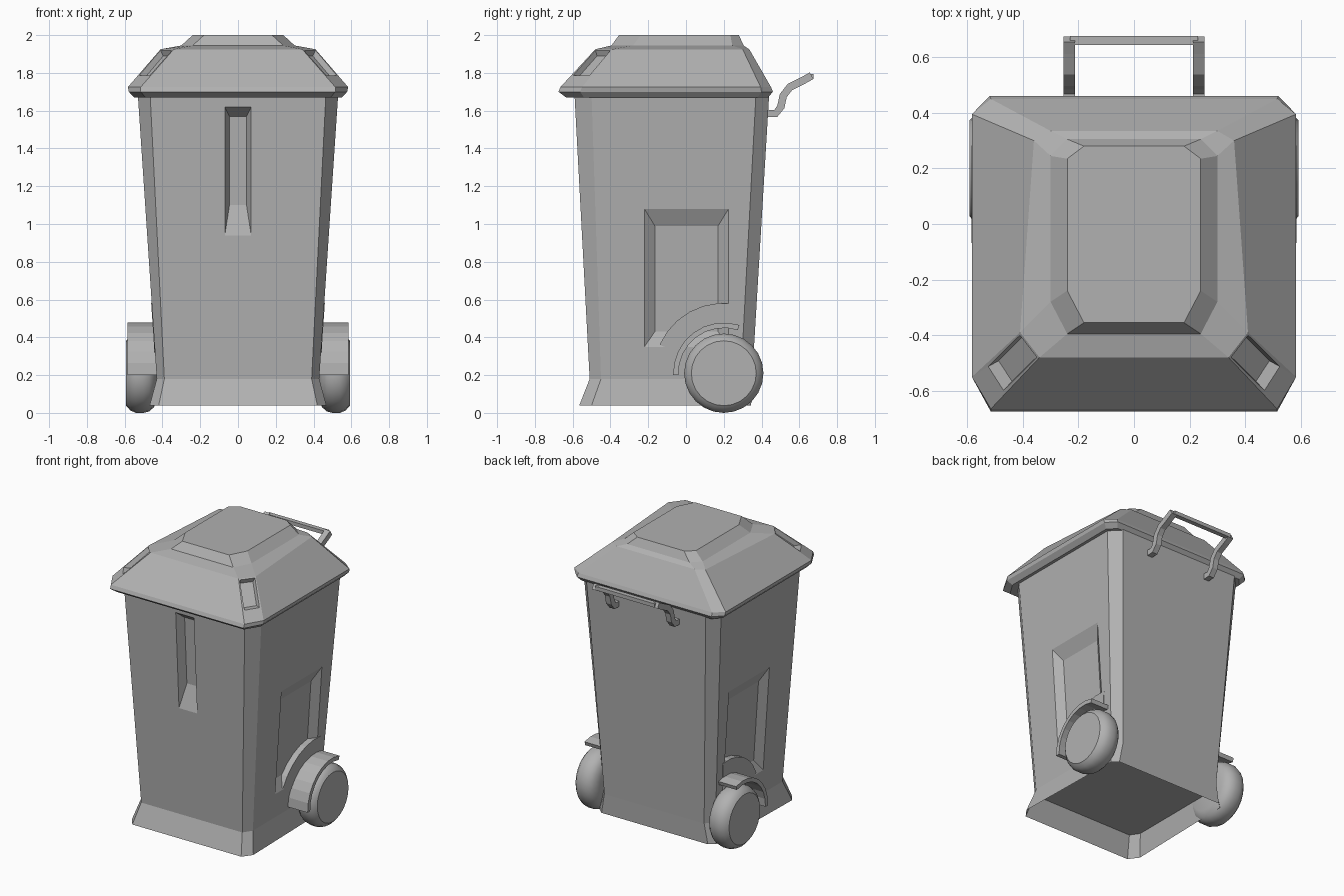
import bpy, bmesh, math
from mathutils import Vector as V

if "Cube" in bpy.data.objects:
    bpy.data.objects.remove(bpy.data.objects["Cube"])

# Dark grey plastic for every part
plastic = bpy.data.materials.new("dark_grey_plastic")
plastic.diffuse_color = (0.44, 0.44, 0.44, 1)
plastic.use_nodes = True
plastic.node_tree.nodes["Principled BSDF"].inputs["Base Color"].default_value = plastic.diffuse_color


def octagon(z, xf, yf, xsf, ysf, xsb, ysb, xb, yb):
    """Chamfered rectangle; sides: 0 right, 2 back, 4 left, 6 front, odd = corners."""
    pts = [(xsf, ysf), (xsb, ysb), (xb, yb), (-xb, yb), (-xsb, ysb), (-xsf, ysf), (-xf, yf), (xf, yf)]
    return [V((x, y, z)) for x, y in pts]


def loft(name, rings, caps=(0, -1), holes={}, mirror=False, smooth=False, recalc=True):
    """Skin rings of points; holes maps (level, side) to a recess (rim, floor)."""
    bm = bmesh.new()

    def face(pts):
        bm.faces.new([bm.verts.new(p) for p in pts])

    def band(a, b):
        for i in range(4):
            j = (i + 1) % 4
            face([a[i], a[j], b[j], b[i]])

    for k, (a, b) in enumerate(zip(rings, rings[1:])):
        for i in range(len(a)):
            j = (i + 1) % len(a)
            quad = [a[i], a[j], b[j], b[i]]
            if (k, i) in holes:
                rim, floor = holes[k, i]
                band(quad, rim)
                band(rim, floor)
                face(floor)
            else:
                face(quad)
    face(rings[caps[0]][::-1])
    face(rings[caps[1]])
    bmesh.ops.remove_doubles(bm, verts=bm.verts, dist=1e-5)
    if recalc:
        bmesh.ops.recalc_face_normals(bm, faces=bm.faces)
    me = bpy.data.meshes.new(name)
    bm.to_mesh(me)
    bm.free()
    me.materials.append(plastic)
    ob = bpy.data.objects.new(name, me)
    bpy.context.collection.objects.link(ob)
    if mirror:
        ob.modifiers.new("mirror", 'MIRROR').use_mirror_merge = False
    if smooth:
        bpy.context.view_layer.objects.active = ob
        ob.select_set(True)
        bpy.ops.object.shade_smooth_by_angle(angle=math.radians(35))
        ob.select_set(False)
    return ob


def flip(quad):
    """Mirror a quad across x, keeping its winding."""
    m = [V((-p.x, p.y, p.z)) for p in quad]
    return [m[1], m[0], m[3], m[2]]


def flip_hole(hole):
    return tuple(flip(q) for q in hole)


# Body: flared foot, tapered walls, slot in front and panel recess on each side
body_rings = [
    octagon(0.04, 0.42, -0.565, 0.468, -0.50, 0.45, 0.31, 0.41, 0.345),
    octagon(0.18, 0.39, -0.51, 0.43, -0.45, 0.43, 0.29, 0.385, 0.35),
    octagon(1.68, 0.465, -0.59, 0.53, -0.50, 0.53, 0.37, 0.46, 0.44),
]


def front(x, z, depth=0):
    return V((x, -0.51 - 0.08 * (z - 0.18) / 1.5 + depth, z))


def side(y, z, depth=0):
    return V((0.43 + 0.1 * (z - 0.18) / 1.5 - depth, y, z))


slot = ([front(-0.07, 0.94), front(0.07, 0.94), front(0.07, 1.62), front(-0.07, 1.62)],
        [front(-0.045, 1.10, 0.06), front(0.045, 1.10, 0.06),
         front(0.045, 1.57, 0.06), front(-0.045, 1.57, 0.06)])
panel = ([side(-0.22, 0.35), side(0.225, 0.35), side(0.225, 1.08), side(-0.22, 1.08)],
         [side(-0.165, 0.43, 0.04), side(0.17, 0.43, 0.04),
          side(0.17, 0.99, 0.04), side(-0.165, 0.99, 0.04)])
loft("bin_body", body_rings, caps=(1, 2), recalc=False,
     holes={(1, 6): slot, (1, 0): panel, (1, 4): flip_hole(panel)})

# Lid: rim, sloping roof, raised top plate, grip pockets in the front corners
lid_rings = [
    octagon(1.67, 0.49, -0.635, 0.55, -0.54, 0.55, 0.38, 0.50, 0.435),
    octagon(1.70, 0.515, -0.675, 0.578, -0.56, 0.578, 0.40, 0.52, 0.46),
    octagon(1.725, 0.515, -0.665, 0.583, -0.55, 0.583, 0.395, 0.515, 0.45),
    octagon(1.925, 0.34, -0.48, 0.41, -0.39, 0.36, 0.30, 0.30, 0.335),
    octagon(1.945, 0.24, -0.395, 0.30, -0.28, 0.30, 0.245, 0.24, 0.305),
    octagon(2.00, 0.18, -0.355, 0.24, -0.24, 0.24, 0.235, 0.18, 0.28),
]
lo, hi = lid_rings[2], lid_rings[3]
corner = [lo[7], lo[0], hi[0], hi[7]]
normal = (corner[1] - corner[0]).cross(corner[3] - corner[0]).normalized()


def on_corner(u, v, depth=0):
    return corner[0].lerp(corner[1], u).lerp(corner[3].lerp(corner[2], u), v) - normal * depth


grip = ([on_corner(u, v) for u, v in ((.10, .30), (.90, .30), (.94, .97), (.06, .97))],
        [on_corner(u, v, 0.03) for u, v in ((.15, .40), (.85, .40), (.88, .94), (.12, .94))])
loft("lid", lid_rings, holes={(2, 7): grip, (2, 5): flip_hole(grip)}, recalc=False)

# Wheels
CY, CZ = 0.20, 0.21


def polar(x, r, a):
    return V((x, CY + r * math.cos(a), CZ + r * math.sin(a)))


profile = [(0.43, 0.14), (0.445, 0.18), (0.47, 0.202), (0.50, 0.21), (0.54, 0.21),
           (0.57, 0.197), (0.585, 0.18), (0.592, 0.172)]
loft("wheels", [[polar(x, r, math.tau * i / 24) for i in range(24)] for x, r in profile],
     mirror=True, smooth=True)


# Wheel guards, and the arches they grow from, which lie flush with the wall
def arc(name, x0, x1, r0, r1, start, end, n):
    rings = []
    for i in range(n + 1):
        a = math.radians(start + (end - start) * i / n)
        ring = [polar(x0, r0, a), polar(x1, r0, a), polar(x1, r1, a), polar(x0, r1, a)]
        if x1 < 0.5:
            ring[1], ring[2] = (side(p.y, p.z, -0.003) for p in ring[1:3])
        rings.append(ring)
    loft(name, rings, mirror=True)


arc("wheel_guards", 0.41, 0.585, 0.24, 0.268, 182, 72, 8)
arc("wheel_arches", 0.37, 0.45, 0.26, 0.372, 156, 82, 6)

# Handle: two bent arms and a cross bar
path = [V(p) for p in ((0.42, 1.585), (0.475, 1.585), (0.502, 1.62), (0.515, 1.68),
                       (0.55, 1.725), (0.62, 1.76), (0.665, 1.785))]
arms = []
for i, p in enumerate(path):
    t = (path[min(i + 1, len(path) - 1)] - path[max(i - 1, 0)]).normalized()
    n = V((-t.y, t.x)) * 0.02
    q, r = p + n, p - n
    arms.append([V((0.213, q.x, q.y)), V((0.253, q.x, q.y)),
                 V((0.253, r.x, r.y)), V((0.213, r.x, r.y))])
loft("handle_arms", arms, mirror=True)
loft("handle_bar", [[V((x, 0.66 + 0.016 * a, 1.782 + 0.013 * b))
                     for a, b in ((-1, -1), (1, -1), (1, 1), (-1, 1))] for x in (-0.23, 0.23)])
